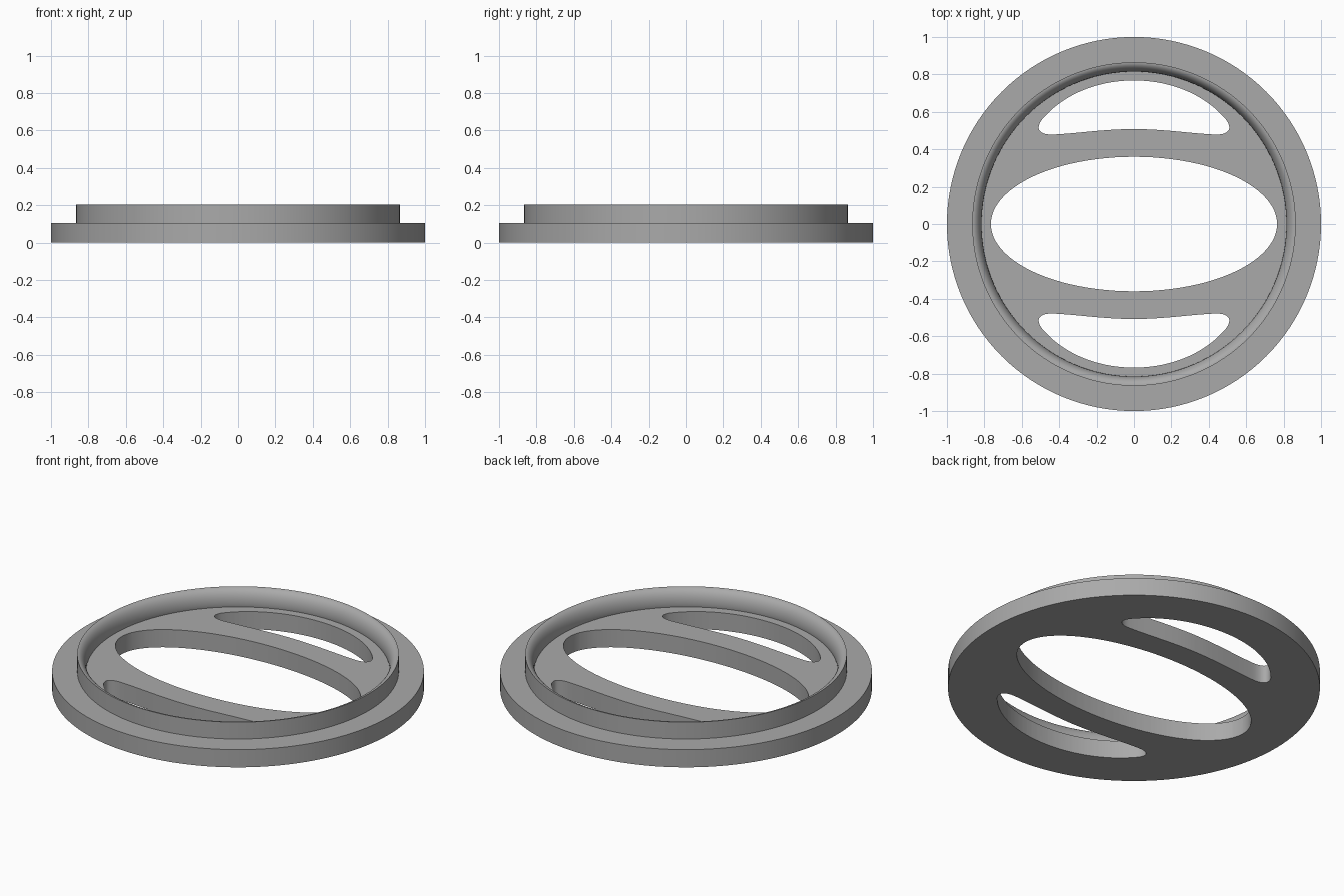
import bpy
import bmesh
from math import cos, sin, pi, radians
from mathutils import Vector
from mathutils.geometry import interpolate_bezier

cube = bpy.data.objects.get("Cube")
if cube:
    bpy.data.objects.remove(cube, do_unlink=True)

grey = bpy.data.materials.new("plain_grey")
grey.use_nodes = True
colour = (0.4, 0.4, 0.4, 1)
grey.diffuse_color = colour
grey.node_tree.nodes["Principled BSDF"].inputs["Base Color"].default_value = colour

SIDES = 128
FLOOR = 0.105
TOP = 0.205


def make_object(name, bm):
    bmesh.ops.recalc_face_normals(bm, faces=bm.faces)
    mesh = bpy.data.meshes.new(name)
    bm.to_mesh(mesh)
    bm.free()
    obj = bpy.data.objects.new(name, mesh)
    bpy.context.collection.objects.link(obj)
    mesh.materials.append(grey)
    return obj


def lathe(name, profile):
    """Spin a radius/height profile, closing it where it meets the axis."""
    bm = bmesh.new()
    verts = [bm.verts.new((r, 0, z)) for r, z in profile]
    edges = [bm.edges.new(pair) for pair in zip(verts, verts[1:])]
    bmesh.ops.spin(bm, geom=verts + edges, axis=(0, 0, 1), cent=(0, 0, 0),
                   angle=2 * pi, steps=SIDES)
    bmesh.ops.remove_doubles(bm, verts=bm.verts, dist=0.0001)
    return make_object(name, bm)


def cutter(name, outline):
    """Upright prism through the plate."""
    bm = bmesh.new()
    face = bm.faces.new([bm.verts.new((x, y, -0.1)) for x, y in outline])
    ext = bmesh.ops.extrude_face_region(bm, geom=[face])
    moved = [v for v in ext["geom"] if isinstance(v, bmesh.types.BMVert)]
    bmesh.ops.translate(bm, verts=moved, vec=(0, 0, 0.4))
    obj = make_object(name, bm)
    obj.hide_render = True
    return obj


# Flanged plate with a raised lip, rounded on its inner side
lip = [(0.815 + 0.05 * (1 - cos(a)), FLOOR + 0.02 + 0.08 * sin(a))
       for a in (radians(90 * i / 10) for i in range(-2, 11))]
lip = [(r, z) for r, z in lip if z > FLOOR + 0.001]
profile = [(0, 0), (1, 0), (1, FLOOR), (0.865, FLOOR), (0.865, TOP)]
profile += lip[-2::-1] + [(0.817, FLOOR), (0, FLOOR)]
plate = lathe("flanged_plate", profile)

# Large oval opening in the middle
oval = [(0.765 * cos(2 * pi * i / 96), 0.36 * sin(2 * pi * i / 96)) for i in range(96)]
cutters = [cutter("middle_opening_cutter", oval)]

# Crescent openings: right half from curves, then mirrored
half = []
for knots in (((0, 0.508), (0.16, 0.508), (0.30, 0.485), (0.43, 0.479)),
              ((0.43, 0.479), (0.50, 0.476), (0.53, 0.503), (0.495, 0.555)),
              ((0.495, 0.555), (0.385, 0.69), (0.20, 0.768), (0, 0.768))):
    points = interpolate_bezier(*[Vector((x, y, 0)) for x, y in knots], 16)
    half += [(p.x, p.y) for p in points[:-1]]
half.append((0, 0.768))
crescent = half + [(-x, y) for x, y in half[-2:0:-1]]
for name, side in (("back", 1), ("front", -1)):
    cutters.append(cutter(name + "_opening_cutter", [(x, side * y) for x, y in crescent]))

# Cut the openings and bake the result
for c in cutters:
    cut = plate.modifiers.new(c.name, 'BOOLEAN')
    cut.operation = 'DIFFERENCE'
    cut.solver = 'EXACT'
    cut.object = c
bpy.context.view_layer.update()
bpy.ops.object.select_all(action='DESELECT')
plate.select_set(True)
bpy.context.view_layer.objects.active = plate
for c in cutters:
    bpy.ops.object.modifier_apply(modifier=c.name)
    bpy.data.objects.remove(c, do_unlink=True)
bpy.ops.object.shade_smooth_by_angle(angle=radians(30))
